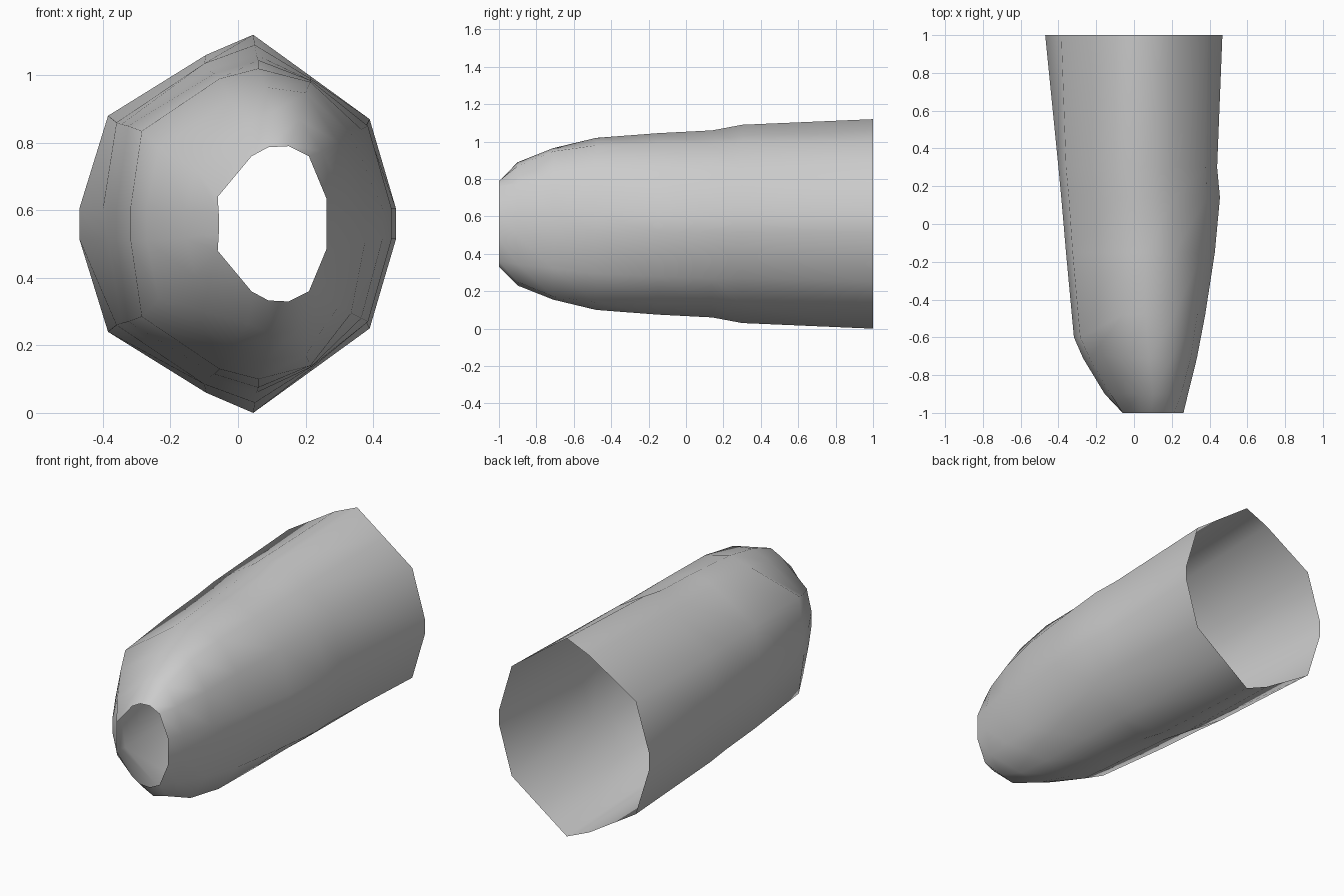
import bpy, bmesh

MID = 0.56  # the shell mirrors about this height

# Each station: y, then (x, height above middle) from the right side over the top to the left
STATIONS = [
    (1.0,   [(.468, .045), (.39, .31), (.215, .437), (.045, .56), (-.095, .50), (-.385, .32), (-.47, .045)]),
    (0.30,  [(.44, .045), (.38, .29), (.215, .43), (.05, .53), (-.10, .475), (-.36, .30), (-.40, .045)]),
    (0.14,  [(.455, .045), (.385, .29), (.215, .425), (.055, .50), (-.085, .455), (-.345, .295), (-.385, .045)]),
    (-0.15, [(.428, .045), (.365, .28), (.215, .425), (.06, .485), (-.07, .445), (-.325, .29), (-.36, .045)]),
    (-0.48, [(.377, .05), (.335, .265), (.215, .42), (.06, .46), (-.055, .43), (-.285, .275), (-.318, .05)]),
    (-0.71, [(.333, .055), (.30, .24), (.20, .388), (.08, .405), (-.02, .365), (-.235, .225), (-.27, .05)]),
    (-0.90, [(.286, .065), (.25, .215), (.18, .31), (.10, .33), (.03, .295), (-.125, .16), (-.155, .04)]),
    (-1.0,  [(.262, .075), (.21, .20), (.15, .23), (.09, .227), (.04, .20), (-.06, .08), (-.057, .03)]),
]

# Open tapered shell, lofted through the mirrored stations
bm = bmesh.new()
rings = []
for y, half in STATIONS:
    ring = []
    for sign, pts in ((1, half), (-1, half[::-1])):
        for x, h in pts:
            # left flank of the shoulder ring sits further forward
            dy = -0.12 if y == -0.48 and x < -0.2 else 0
            ring.append(bm.verts.new((x, y + dy, MID + sign * h)))
    rings.append(ring)
for a, b in zip(rings, rings[1:]):
    n = len(a)
    for i in range(n):
        j = (i + 1) % n
        bm.faces.new((a[i], a[j], b[j], b[i]))
bmesh.ops.recalc_face_normals(bm, faces=bm.faces)

mesh = bpy.data.meshes.new("tapered_shell")
bm.to_mesh(mesh)
bm.free()
for p in mesh.polygons:
    p.use_smooth = True
shell = bpy.data.objects.new("tapered_shell", mesh)
bpy.context.collection.objects.link(shell)
